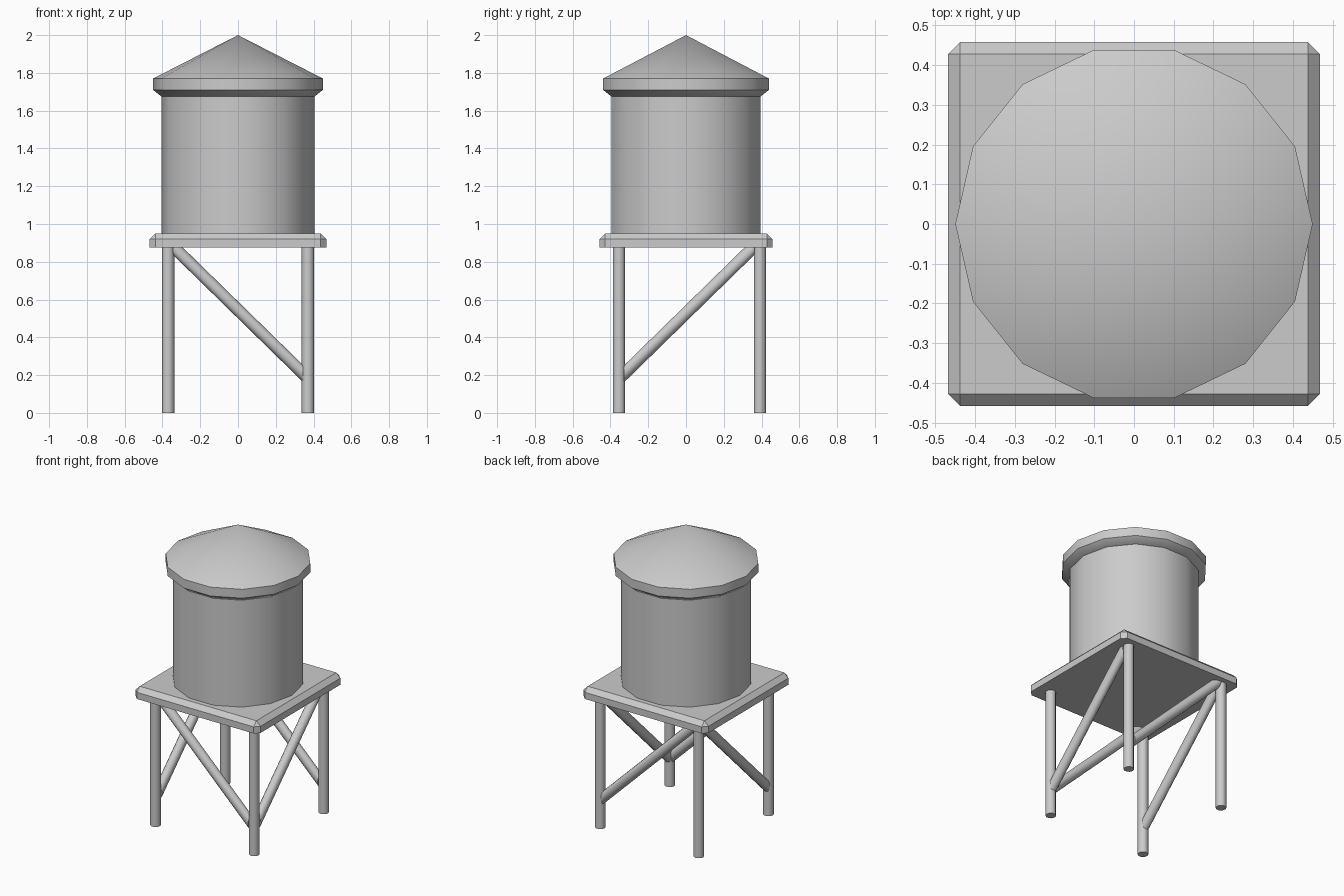
import bpy, bmesh, math
from mathutils import Matrix, Vector

cube = bpy.data.objects.get("Cube")
if cube:
    bpy.data.objects.remove(cube, do_unlink=True)

SIDES = 14

# One flat colour for the whole tower
GREY = (0.6, 0.6, 0.6, 1)
grey = bpy.data.materials.new("light_grey")
grey.use_nodes = True
grey.diffuse_color = GREY
grey.node_tree.nodes["Principled BSDF"].inputs["Base Color"].default_value = GREY


def finish(bm, name, smooth=True):
    bmesh.ops.recalc_face_normals(bm, faces=bm.faces)
    mesh = bpy.data.meshes.new(name)
    bm.to_mesh(mesh)
    bm.free()
    mesh.materials.append(grey)
    obj = bpy.data.objects.new(name, mesh)
    bpy.context.collection.objects.link(obj)
    if smooth:
        bpy.ops.object.select_all(action='DESELECT')
        obj.select_set(True)
        bpy.context.view_layer.objects.active = obj
        bpy.ops.object.shade_smooth_by_angle(angle=math.radians(40))
    return obj


def lathe(name, profile, sides, centre=(0, 0)):
    """Stack rings of (radius, height); a zero radius closes to a point."""
    bm = bmesh.new()
    rings = []
    for r, z in profile:
        count = sides if r else 1
        rings.append([bm.verts.new((centre[0] + r * math.cos(math.tau * i / sides),
                                    centre[1] + r * math.sin(math.tau * i / sides), z))
                      for i in range(count)])
    for low, high in zip(rings, rings[1:]):
        for i in range(sides):
            j = (i + 1) % sides
            top = [high[j], high[i]] if len(high) > 1 else [high[0]]
            bm.faces.new([low[i], low[j]] + top)
    bm.faces.new(rings[0])
    if len(rings[-1]) > 1:
        bm.faces.new(rings[-1])
    return finish(bm, name)


def brace(name, matrix):
    """Slanted round bar with upright cut ends, high at -x and low at +x."""
    bm = bmesh.new()
    bmesh.ops.create_cone(bm, cap_ends=True, segments=12, radius1=1, radius2=1, depth=1)
    for v in bm.verts:
        x, y, z = v.co
        v.co = matrix @ Vector((0.69 * z, 0.031 * y, 0.545 - 0.045 * x - 0.675 * z))
    return finish(bm, name)


# Tank and pointed roof
lathe("tank", [(0.405, 0.94), (0.405, 1.69)], SIDES)
lathe("roof", [(0.405, 1.675), (0.45, 1.71), (0.45, 1.77), (0, 2)], SIDES)

# Platform, chamfered on its top and corner edges
bm = bmesh.new()
bmesh.ops.create_cube(bm, size=1, matrix=Matrix.Translation((0, 0, 0.9125))
                      @ Matrix.Diagonal((0.936, 0.916, 0.075, 1)))
edges = [e for e in bm.edges if max(v.co.z for v in e.verts) > 0.94]
bmesh.ops.bevel(bm, geom=edges, offset=0.03, segments=1, affect='EDGES')
finish(bm, "platform", smooth=False)

# Four legs
LEG_X, LEG_Y, SHIFT = 0.37, 0.373, 0.018
for side, sx in (("right", -1), ("left", 1)):
    for end, sy in (("front", -1), ("back", 1)):
        lathe(f"{end}_{side}_leg", [(0.033, 0), (0.033, 0.9)], 10,
              (sx * LEG_X, sy * LEG_Y + SHIFT))

# Four diagonal braces, parallel on opposite sides
for name, sy in (("front", -1), ("back", 1)):
    brace(f"{name}_brace", Matrix.Translation((0, sy * LEG_Y + SHIFT, 0)))
for name, sx in (("right", -1), ("left", 1)):
    brace(f"{name}_brace", Matrix.Translation((sx * LEG_X, SHIFT, 0))
          @ Matrix.Rotation(-math.pi / 2, 4, 'Z'))
